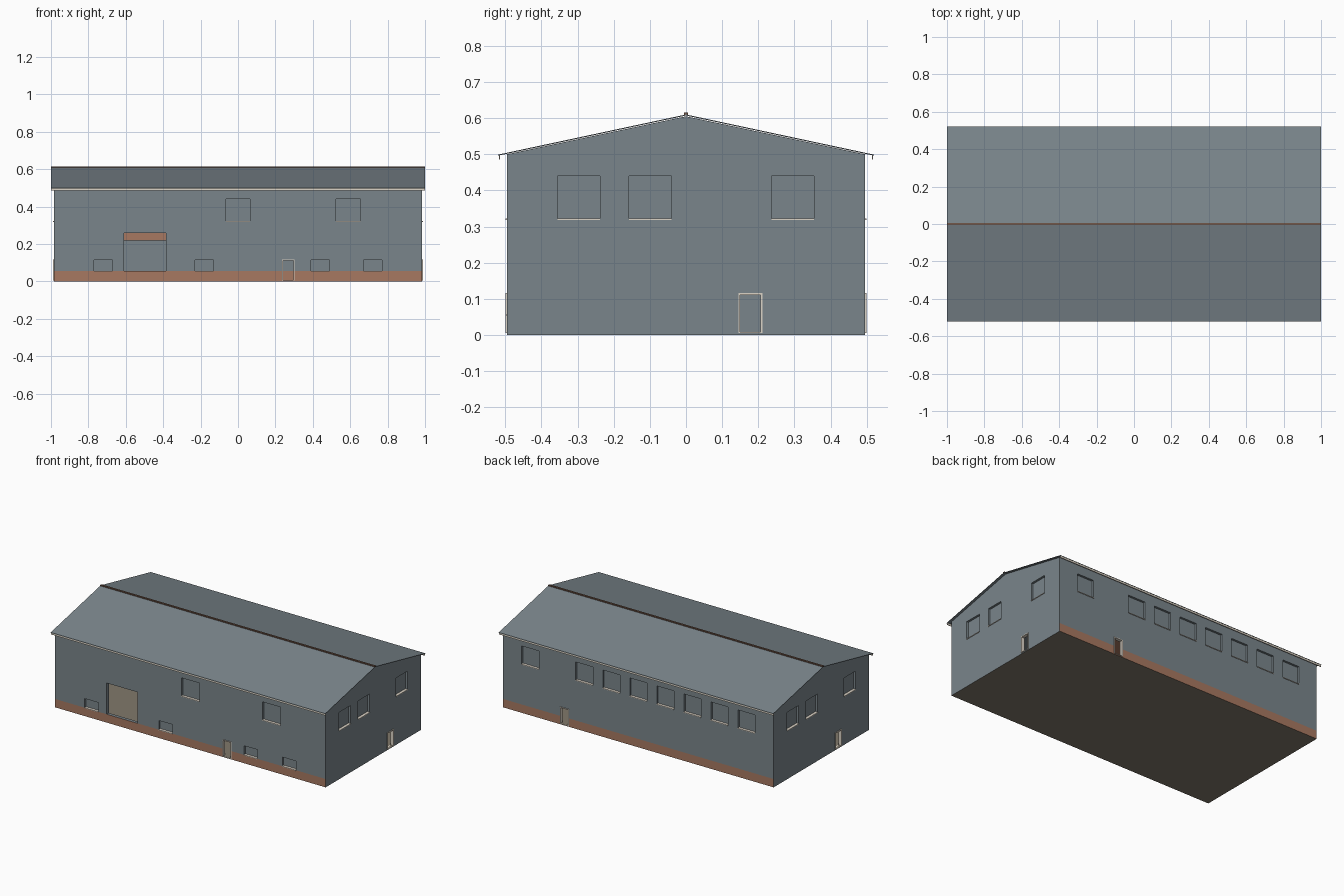
import bpy, bmesh
from mathutils import Vector

cube = bpy.data.objects.get("Cube")
if cube:
    bpy.data.objects.remove(cube, do_unlink=True)


def material(name, rgb):
    m = bpy.data.materials.new(name)
    m.use_nodes = True
    m.diffuse_color = (*rgb, 1)
    m.node_tree.nodes["Principled BSDF"].inputs["Base Color"].default_value = (*rgb, 1)
    return m


GREY = material("slate_grey", (0.195, 0.235, 0.258))
BROWN = material("plinth_brown", (0.39, 0.19, 0.12))
TAN = material("floor_tan", (0.22, 0.19, 0.145))
PALE = material("pale_trim", (0.72, 0.66, 0.57))
DARK = material("ridge_brown", (0.17, 0.095, 0.065))


def link(name, bm, *mats):
    me = bpy.data.meshes.new(name)
    bmesh.ops.recalc_face_normals(bm, faces=bm.faces)
    bm.to_mesh(me)
    bm.free()
    for m in mats:
        me.materials.append(m)
    ob = bpy.data.objects.new(name, me)
    bpy.context.collection.objects.link(ob)
    return ob


def add_box(bm, lo, hi):
    lo, hi = Vector(lo), Vector(hi)
    vs = bmesh.ops.create_cube(bm, size=1)["verts"]
    for v in vs:
        v.co = (lo + hi) / 2 + v.co * (hi - lo)


def box(name, lo, hi, mat):
    bm = bmesh.new()
    add_box(bm, lo, hi)
    return link(name, bm, mat)


def extrude_x(name, profile, half, mat):
    """Extrude a (y, z) outline along x."""
    bm = bmesh.new()
    f = bm.faces.new([bm.verts.new((-half, y, z)) for y, z in profile])
    geo = bmesh.ops.extrude_face_region(bm, geom=[f])["geom"]
    for v in geo:
        if isinstance(v, bmesh.types.BMVert):
            v.co.x = half
    return link(name, bm, mat)


X, Y, EAVE, RIDGE = 0.985, 0.495, 0.5, 0.605
PLINTH = 0.055


def wall_box(side, a0, a1, z0, z1, d0, d1):
    """Box on a wall: a along the wall, d outward from its face."""
    if side in ("front", "back"):
        s = -1 if side == "front" else 1
        ys = sorted((s * (Y + d0), s * (Y + d1)))
        return (a0, ys[0], z0), (a1, ys[1], z1)
    s = 1 if side == "left" else -1
    xs = sorted((s * (X + d0), s * (X + d1)))
    ys = sorted((s * a0, s * a1))  # the two gables are half-turn copies
    return (xs[0], ys[0], z0), (xs[1], ys[1], z1)


# Openings: (side, centre, width, bottom, top)
windows = [("front", c, 0.13, 0.32, 0.44) for c in (0, 0.59)]
windows += [("front", c, 0.1, PLINTH, 0.115) for c in (-0.72, -0.18, 0.44, 0.72)]
windows += [("back", 0.197 * i, 0.125, 0.32, 0.44) for i in (-4, -3, -2, -1, 0, 1, 2, 4)]
windows += [(s, c, 0.118, 0.32, 0.44) for s in ("left", "right") for c in (-0.297, -0.099, 0.295)]
doors = [("front", 0.268, 0.066, 0.008, 0.116), ("back", 0.537, 0.066, 0.008, 0.116),
         ("left", 0.178, 0.066, 0.008, 0.116), ("right", 0.178, 0.066, 0.008, 0.116)]
gate = ("front", -0.497, 0.225, PLINTH, 0.26)

# Walls and gables in one shell
walls = extrude_x("walls", [(-Y, 0), (Y, 0), (Y, EAVE), (0, RIDGE), (-Y, EAVE)], X, GREY)


def carve(boxes):
    bm = bmesh.new()
    for lo, hi in boxes:
        add_box(bm, lo, hi)
    cutter = link("cutter", bm)
    cutter.hide_render = True
    mod = walls.modifiers.new("cut", "BOOLEAN")
    mod.operation, mod.solver, mod.object = "DIFFERENCE", "EXACT", cutter
    bpy.context.view_layer.objects.active = walls
    bpy.ops.object.modifier_apply(modifier=mod.name)
    bpy.data.objects.remove(cutter, do_unlink=True)


T = 0.022
carve([((T - X, T - Y, 0.006), (X - T, Y - T, 0.48))])
carve([wall_box(s, c - w / 2, c + w / 2, z0, z1, -0.014, 0.02) for s, c, w, z0, z1 in windows]
      + [wall_box(s, c - w / 2, c + w / 2, z0, z1, -0.04, 0.02) for s, c, w, z0, z1 in doors + [gate]])

# Colour the plinth band, floor and eave line by height and direction
bm = bmesh.new()
bm.from_mesh(walls.data)
for z in (PLINTH, EAVE):
    bmesh.ops.bisect_plane(bm, geom=bm.verts[:] + bm.edges[:] + bm.faces[:],
                           plane_co=(0, 0, z), plane_no=(0, 0, 1))
for f in bm.faces:
    c = f.calc_center_median()
    if abs(f.normal.z) > 0.9 and c.z < 0.01:
        f.material_index = 2
    elif abs(f.normal.y) > 0.9 and c.z < PLINTH and abs(c.y) > Y - T - 0.001:
        f.material_index = 1
bm.to_mesh(walls.data)
bm.free()
for m in (BROWN, TAN):
    walls.data.materials.append(m)

# Upper floor deck inside, behind the gate
box("upper_floor", (T - X, 0.1, 0.22), (X - T, Y - T, 0.26), BROWN)

# Window sills
for i, (s, c, w, z0, z1) in enumerate(windows):
    box(f"window_sill_{i + 1}", *wall_box(s, c - w / 2, c + w / 2, z0 - 0.002, z0 + 0.002, -0.014, 0.004), PALE)

# Door frames: two posts, a head and a threshold
for s, c, w, z0, z1 in doors:
    a, b, t = c - w / 2, c + w / 2, 0.005
    bm = bmesh.new()
    for a0, a1, b0, b1 in ((a, a + t, z0, z1), (b - t, b, z0, z1),
                           (a, b, z1 - t, z1), (a, b, 0.005, z0)):
        add_box(bm, *wall_box(s, a0, a1, b0, b1, -0.018, 0.004))
    link(f"{s}_door_frame", bm, PALE)

# Thin roof sheets, eave boards and ridge cap
TOP, LOW, EDGE = 0.61, 0.499, 0.52
t = 0.003
extrude_x("roof", [(-EDGE, LOW), (0, TOP), (EDGE, LOW), (EDGE, LOW - t),
                   (0, TOP - t), (-EDGE, LOW - t)], 1.0, GREY)
for name, s in (("front", -1), ("back", 1)):
    y0, y1 = sorted((s * 0.514, s * 0.518))
    box(f"{name}_eave_board", (-1, y0, 0.485), (1, y1, 0.497), PALE)
box("ridge_cap", (-1, -0.006, 0.609), (1, 0.006, 0.615), DARK)
